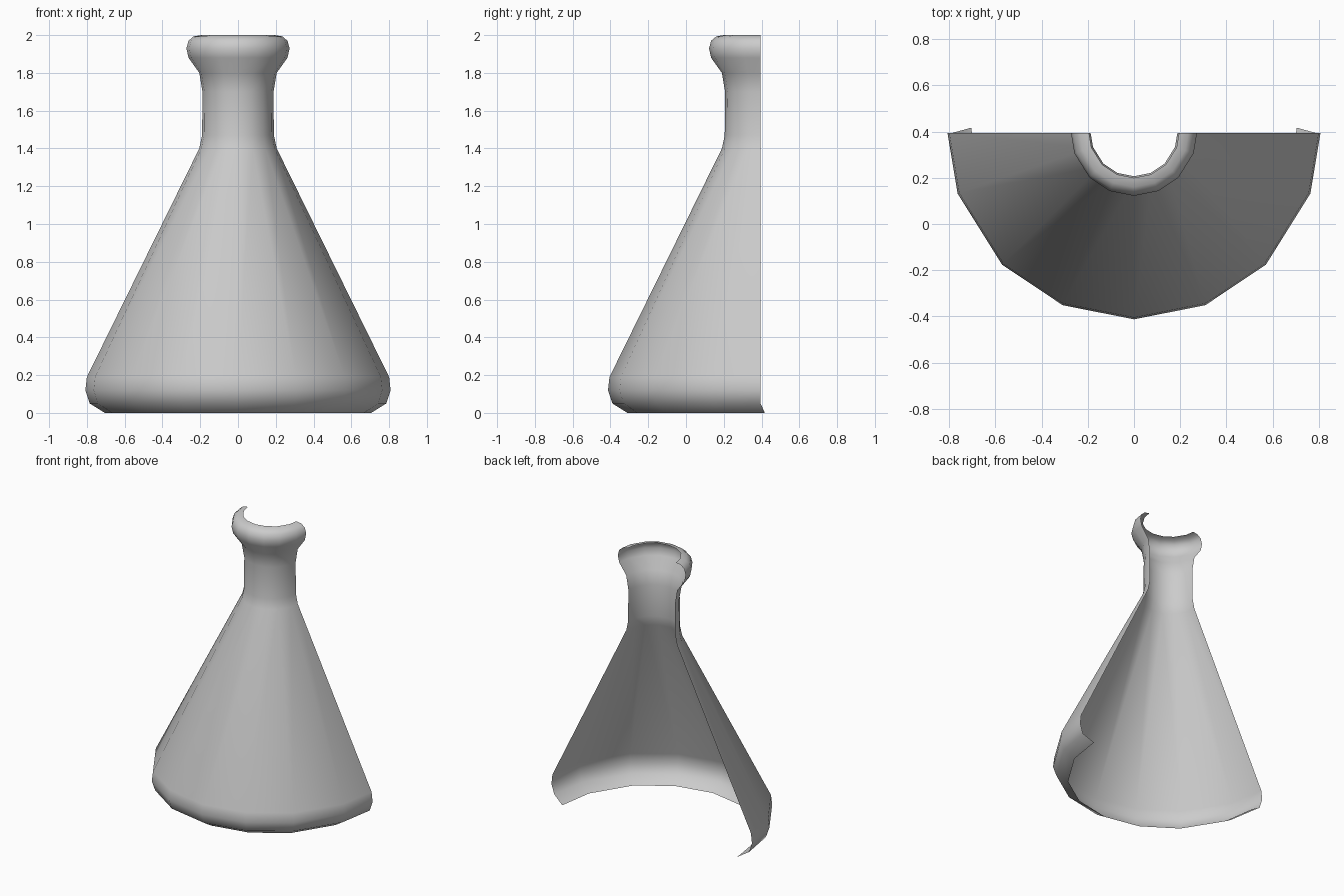
import bpy, bmesh, math

if "Cube" in bpy.data.objects:
    bpy.data.objects.remove(bpy.data.objects["Cube"])

AXIS_Y = 0.395

# Flask profile: (radius, height), open at the foot and the mouth
profile = [(0.705, 0.0), (0.785, 0.05), (0.808, 0.12), (0.80, 0.19),
           (0.205, 1.40), (0.19, 1.47), (0.188, 1.70), (0.205, 1.80),
           (0.262, 1.88), (0.273, 1.93), (0.262, 1.97), (0.235, 1.993), (0.195, 2.0)]

# Half turn in eight sides, measured from the front
half = [22.5, 45, 71, 90]
angles = [-a for a in reversed(half)] + [0] + half

bm = bmesh.new()
rings = []
for i, (r, z) in enumerate(profile):
    ring = [bm.verts.new((r * math.sin(math.radians(a)),
                          AXIS_Y - r * math.cos(math.radians(a)), z)) for a in angles]
    # the foot corners stick out slightly behind the cut
    if i == 0:
        ring[0].co.y += 0.022
        ring[-1].co.y += 0.022
    rings.append(ring)

# Skin the rings, faces outward
for low, high in zip(rings, rings[1:]):
    for j in range(len(angles) - 1):
        bm.faces.new((low[j], low[j + 1], high[j + 1], high[j]))

mesh = bpy.data.meshes.new("half_flask")
bm.to_mesh(mesh)
bm.free()
flask = bpy.data.objects.new("half_flask", mesh)
bpy.context.collection.objects.link(flask)
for p in mesh.polygons:
    p.use_smooth = True
